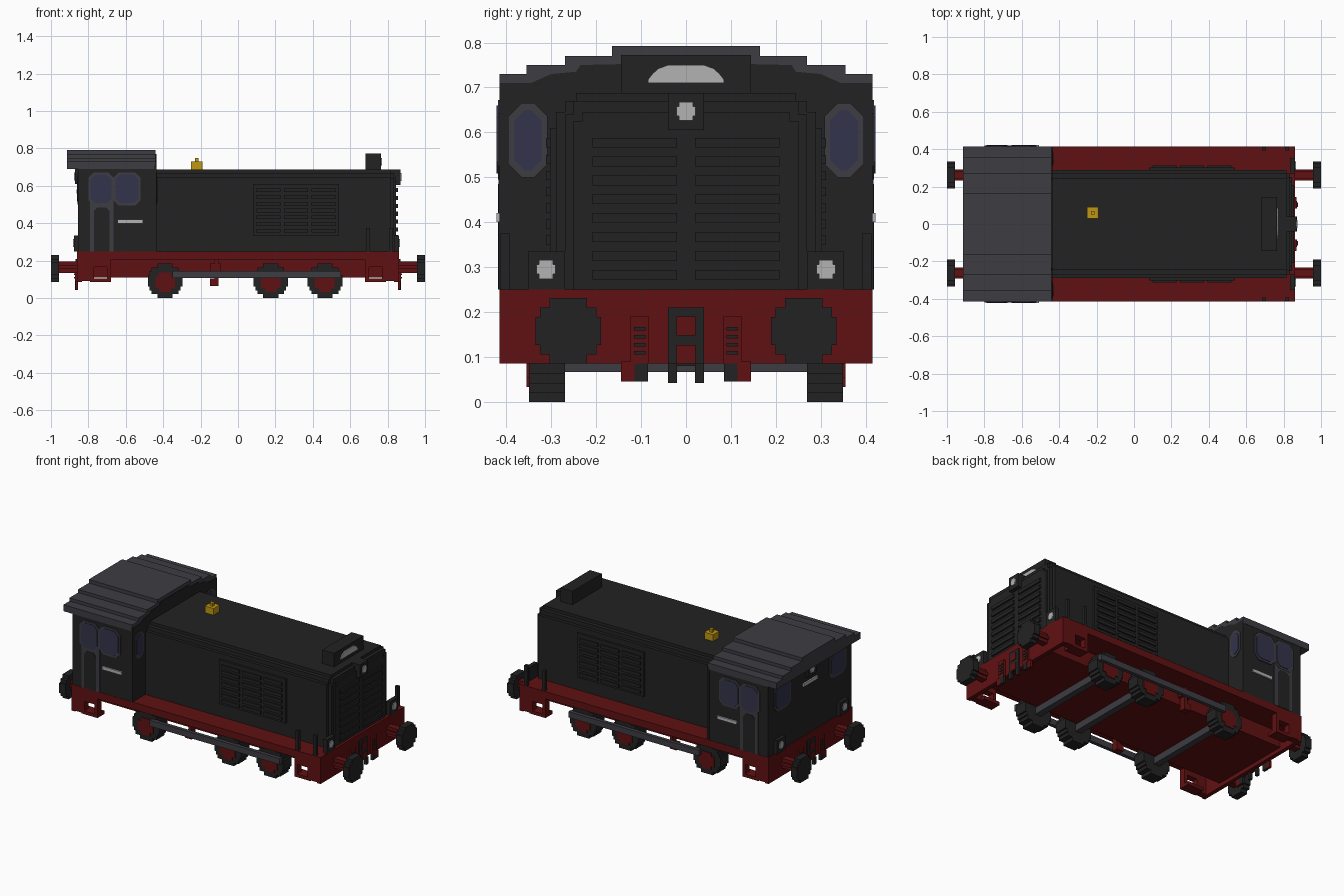
import bpy, bmesh, math
from mathutils import Vector

if "Cube" in bpy.data.objects:
    bpy.data.objects.remove(bpy.data.objects["Cube"])

V = 1 / 48  # block size of the stepped shapes


def material(name, rgb):
    m = bpy.data.materials.new(name)
    m.use_nodes = True
    m.diffuse_color = (*rgb, 1)
    bsdf = m.node_tree.nodes["Principled BSDF"]
    bsdf.inputs["Base Color"].default_value = (*rgb, 1)
    bsdf.inputs["Roughness"].default_value = 0.8
    return m


BLACK = material("black", (0.0165, 0.0165, 0.0165))
RED = material("dark red", (0.118, 0.0055, 0.006))
GREY = material("dark grey", (0.047, 0.045, 0.054))
GLASS = material("window blue", (0.033, 0.033, 0.072))
LIGHT = material("light grey", (0.45, 0.45, 0.45))
YELLOW = material("bell yellow", (0.52, 0.31, 0.006))


def prism(name, profile, axis, a, b, mat):
    """Extrude a closed profile, (y, z) along x or (x, z) along y, from a to b."""
    bm = bmesh.new()
    pt = (lambda t, p: (t, p[0], p[1])) if axis == "x" else (lambda t, p: (p[0], t, p[1]))
    rings = [[bm.verts.new(pt(t, p)) for p in profile] for t in (a, b)]
    bm.faces.new(rings[0])
    bm.faces.new(rings[1][::-1])
    n = len(profile)
    for i in range(n):
        j = (i + 1) % n
        bm.faces.new((rings[0][i], rings[1][i], rings[1][j], rings[0][j]))
    bmesh.ops.recalc_face_normals(bm, faces=bm.faces)
    me = bpy.data.meshes.new(name)
    bm.to_mesh(me)
    bm.free()
    me.materials.append(mat)
    ob = bpy.data.objects.new(name, me)
    bpy.context.collection.objects.link(ob)
    return ob


def box(name, x, y, z, mat):
    y0, y1 = sorted(y)
    return prism(name, [(y0, z[0]), (y1, z[0]), (y1, z[1]), (y0, z[1])], "x", x[0], x[1], mat)


def symmetric(half):
    """Complete a right half profile (bottom to top) with its mirror image."""
    return half + [(-u, w) for u, w in reversed(half)]


def disc(cu, cw, r, rows):
    """Stepped round outline made of equal rows."""
    h = 2 * r / rows
    half = []
    for i in range(rows):
        mid = -r + (i + 0.5) * h
        u = max(1, round(math.sqrt(r * r - mid * mid) / h * 2)) * h / 2
        half += [(u, -r + i * h), (u, -r + (i + 1) * h)]
    return [(cu + u, cw + w) for u, w in symmetric(half)]


def chamfered(u0, u1, w0, w1, c):
    return [(u0 + c, w0), (u1 - c, w0), (u1, w0 + c), (u1, w1 - c),
            (u1 - c, w1), (u0 + c, w1), (u0, w1 - c), (u0, w0 + c)]


# Chassis
box("deck", (-0.85, 0.85), (-0.415, 0.415), (0.205, 0.25), RED)
box("main_frame", (-0.84, 0.84), (-0.26, 0.26), (0.11, 0.205), RED)
for e in (-1, 1):
    xs = lambda a, b: sorted((e * a, e * b))
    box("end_beam", xs(0.835, 0.86), (-0.415, 0.415), (0.085, 0.25), RED)
    # Coupler with two red pockets
    box("coupler_plate", xs(0.86, 0.868), (-0.04, 0.04), (0.08, 0.21), BLACK)
    for z in (0.085, 0.148):
        box("coupler_pocket", xs(0.868, 0.872), (-0.021, 0.021), (z, z + 0.042), RED)
    for s in (-1, 1):
        box("coupler_hook", xs(0.855, 0.872), (s * 0.02, s * 0.04), (0.042, 0.085), BLACK)
        # Buffers
        prism("buffer_stem", disc(s * 0.262, 0.165, 0.03, 3), "x", *xs(0.86, 0.96), RED)
        prism("buffer_disc", disc(s * 0.262, 0.158, 0.073, 7), "x", *xs(0.958, 1.0), BLACK)
        # Brake hoses
        box("hose_mount", xs(0.86, 0.872), (s * 0.082, s * 0.124), (0.085, 0.19), RED)
        for k in range(4):
            z = 0.105 + k * 0.018
            box("hose_ring", xs(0.872, 0.876), (s * 0.09, s * 0.116), (z, z + 0.008), BLACK)
        box("hose_end", xs(0.855, 0.872), (s * 0.085, s * 0.115), (0.045, 0.085), BLACK)
        box("hose_bracket", xs(0.855, 0.87), (s * 0.115, s * 0.145), (0.045, 0.09), RED)
        # Lamp at each corner
        box("corner_lamp_box", xs(0.835, 0.876 if e < 0 else 0.86),
            (s * 0.27, s * 0.352), (0.25, 0.335), BLACK)
        x = 0.876 if e < 0 else 0.86
        prism("corner_lamp", disc(s * 0.312, 0.295, 0.021, 4), "x", *xs(x, x + 0.005), LIGHT)
        # Foot step: an open bracket below the deck
        for a, b in ((0.68, 0.70), (0.77, 0.84)):
            box("step_side", xs(a, b), (s * 0.375, s * 0.415), (0.09, 0.205), RED)
        box("step_tread", xs(0.68, 0.79), (s * 0.345, s * 0.415), (0.085, 0.105), RED)
        box("step_top", xs(0.68, 0.79), (s * 0.375, s * 0.415), (0.165, 0.205), RED)

# Wheels, axles and rods
for x in (-0.39, 0.175, 0.465):
    box("axle", (x - 0.02, x + 0.02), (-0.3, 0.3), (0.066, 0.108), GREY)
    for s in (-1, 1):
        ys = lambda a, b: sorted((s * a, s * b))
        prism("wheel", disc(x, 0.0925, 0.0925, 9), "y", *ys(0.27, 0.35), BLACK)
        prism("wheel_centre", disc(x, 0.085, 0.052, 5), "y", *ys(0.35, 0.355), RED)
for s in (-1, 1):
    box("coupling_rod", (-0.35, 0.55), (s * 0.352, s * 0.374), (0.108, 0.145), GREY)
    box("brake_pipe", (-0.125, -0.105), (s * 0.27, s * 0.31), (0.065, 0.205), RED)
    box("brake_pipe_foot", (-0.15, -0.125), (s * 0.27, s * 0.31), (0.065, 0.105), RED)
    box("brake_pipe_head", (-0.15, -0.09), (s * 0.27, s * 0.31), (0.145, 0.185), RED)
    # Front hand posts
    for x in (0.695, 0.818):
        box("hand_post", (x - 0.01, x + 0.01), (s * 0.392, s * 0.413), (0.25, 0.375), BLACK)

# Engine hood and stepped nose
hood = [(0.29, 0.25), (0.29, 0.645), (0.27, 0.645), (0.27, 0.67), (0.245, 0.67), (0.245, 0.688)]
prism("hood", symmetric(hood), "x", -0.45, 0.815, BLACK)
prism("nose", symmetric([(0.27, 0.25), (0.27, 0.64), (0.25, 0.64), (0.25, 0.67)]),
      "x", 0.81, 0.835, BLACK)
prism("radiator", symmetric([(0.25, 0.25), (0.25, 0.625), (0.23, 0.625), (0.23, 0.645)]),
      "x", 0.83, 0.845, BLACK)
for s in (-1, 1):
    for k in range(8):
        z = 0.272 + k * 0.042
        box("radiator_slat", (0.845, 0.855), (s * 0.02, s * 0.208), (z, z + 0.022), BLACK)
    # Side louvre panels
    box("louvre_panel", (0.08, 0.54), (s * 0.285, s * 0.303), (0.335, 0.61), BLACK)
    for x in (0.1, 0.247, 0.393):
        for k in range(7):
            z = 0.35 + k * 0.036
            box("louvre_slat", (x, x + 0.127), (s * 0.303, s * 0.312), (z, z + 0.02), BLACK)

# Top lamp, exhaust box and bell
box("top_lamp_box", (0.81, 0.87), (-0.04, 0.04), (0.605, 0.688), BLACK)
prism("top_lamp", disc(0, 0.647, 0.021, 4), "x", 0.87, 0.875, LIGHT)
box("exhaust_box", (0.683, 0.765), (-0.145, 0.145), (0.68, 0.772), BLACK)
arch = [(0.085, 0.71), (0.085, 0.717), (0.075, 0.73), (0.062, 0.742), (0.04, 0.75)]
prism("exhaust_plate", symmetric(arch), "x", 0.765, 0.77, LIGHT)
box("bell", (-0.25, -0.19), (0.03, 0.09), (0.685, 0.73), YELLOW)
box("bell_knob", (-0.23, -0.21), (0.05, 0.07), (0.73, 0.75), YELLOW)

# Cab body, front wall and stepped roof
wall = symmetric([(0.415, 0.25), (0.415, 0.71), (0.345, 0.71), (0.3, 0.73), (0.245, 0.735),
                  (0.235, 0.75), (0.145, 0.752), (0.145, 0.77)])
box("cab", (-0.855, -0.445), (-0.413, 0.413), (0.25, 0.7), BLACK)
prism("cab_front_wall", wall, "x", -0.45, -0.437, BLACK)
roof = [(0.345, 0.69), (0.415, 0.69), (0.415, 0.73), (0.355, 0.73), (0.355, 0.75),
        (0.27, 0.75), (0.27, 0.77), (0.165, 0.77), (0.165, 0.792)]
prism("cab_roof", symmetric(roof), "x", -0.915, -0.44, GREY)

for s in (-1, 1):
    ys = lambda a, b: sorted((s * a, s * b))
    # Door surround and door
    box("door_frame", (-0.79, -0.665), (s * 0.41, s * 0.417), (0.25, 0.53), GREY)
    prism("door_panel", [(-0.77, 0.25), (-0.688, 0.25), (-0.688, 0.465), (-0.705, 0.485),
                         (-0.752, 0.485), (-0.77, 0.465)], "y", *ys(0.412, 0.419), BLACK)
    # Side windows
    for x0, x1 in ((-0.8, -0.665), (-0.668, -0.52)):
        prism("side_window_frame", chamfered(x0, x1, 0.495, 0.672, 0.03),
              "y", *ys(0.412, 0.419), GREY)
        prism("side_window", chamfered(x0 + 0.012, x1 - 0.012, 0.508, 0.66, 0.026),
              "y", *ys(0.417, 0.422), GLASS)
    box("side_handrail", (-0.645, -0.508), (s * 0.412, s * 0.422), (0.4, 0.42), LIGHT)
    # Front and rear windows
    for name, u0, u1, x, d in (("front", 0.308, 0.396, -0.437, 1), ("rear", 0.19, 0.355, -0.855, -1)):
        u0, u1 = ys(u0, u1)
        prism(name + "_window_frame", chamfered(u0, u1, 0.5, 0.665, 0.03),
              "x", *sorted((x, x + d * 0.004)), GREY)
        prism(name + "_window", chamfered(u0 + 0.013, u1 - 0.013, 0.515, 0.65, 0.024),
              "x", *sorted((x, x + d * 0.007)), GLASS)

# Rear wall fittings
box("rear_handrail", (-0.864, -0.855), (-0.07, 0.07), (0.56, 0.58), LIGHT)
box("rear_lamp_box", (-0.872, -0.85), (-0.04, 0.04), (0.61, 0.69), BLACK)
prism("rear_lamp", disc(0, 0.65, 0.021, 4), "x", -0.877, -0.872, LIGHT)
